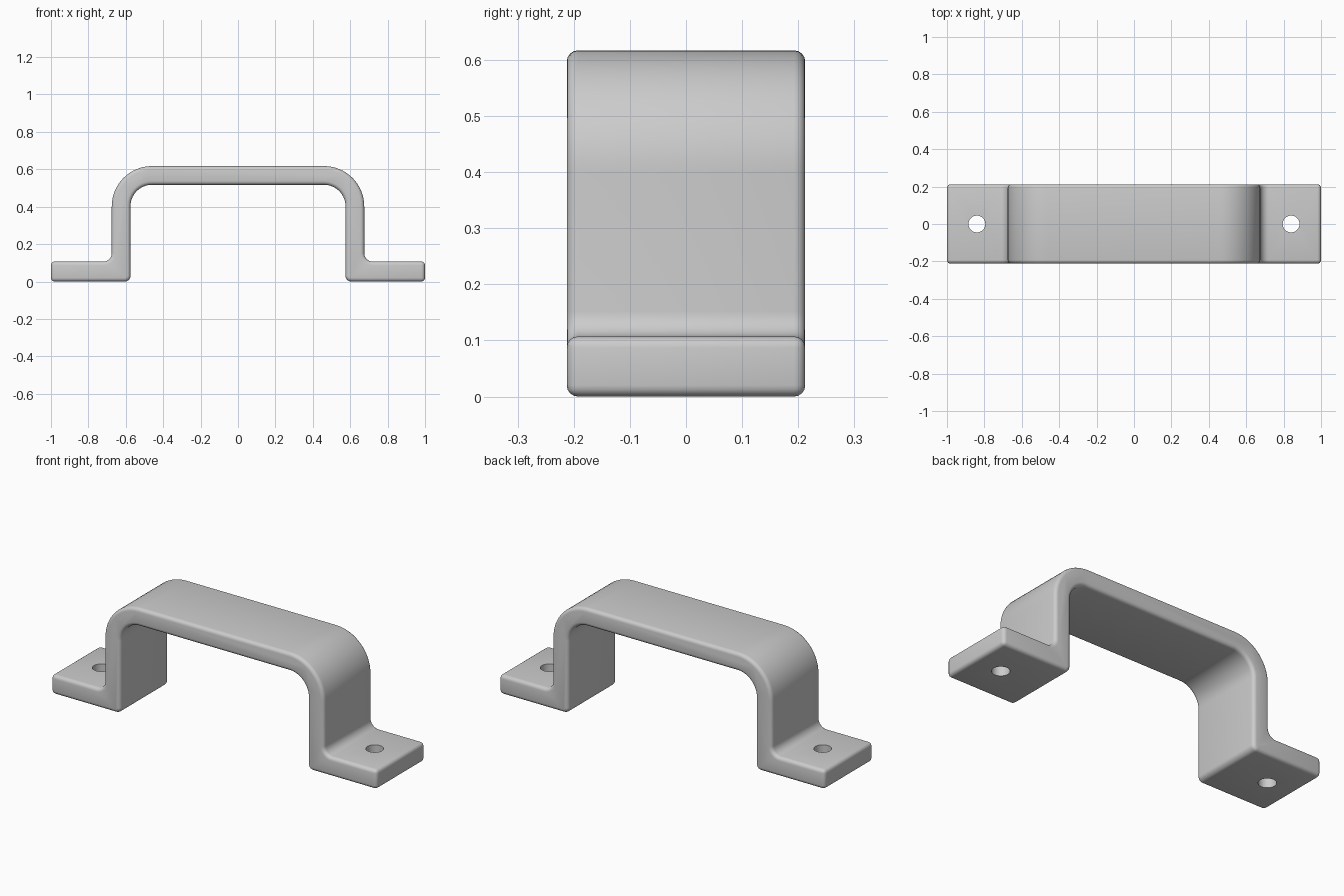
import bpy, bmesh, math
from mathutils import Vector

cube = bpy.data.objects.get("Cube")
if cube:
    bpy.data.objects.remove(cube, do_unlink=True)

DEPTH, FOOT, TOP = 0.425, 0.107, 0.617
INNER, OUTER = 0.575, 0.675

metal = bpy.data.materials.new("grey_metal")
metal.use_nodes = True
metal.diffuse_color = (0.6, 0.6, 0.6, 1)
metal.node_tree.nodes["Principled BSDF"].inputs["Base Color"].default_value = (0.6, 0.6, 0.6, 1)


def fillet(before, corner, after, radius, steps):
    """Arc points that round a right-angled corner."""
    a = (Vector(before) - Vector(corner)).normalized() * radius
    b = (Vector(after) - Vector(corner)).normalized() * radius
    centre = Vector(corner) + a + b
    angles = [math.pi / 2 * i / steps for i in range(steps + 1)]
    return [centre - b * math.cos(t) - a * math.sin(t) for t in angles]


# Right half of the strap outline: corner x, z, fillet radius
half = [(INNER, TOP - 0.1, 0.115), (INNER, 0, 0.03), (1, 0, 0),
        (1, FOOT, 0), (OUTER, FOOT, 0.045), (OUTER, TOP, 0.215)]
corners = half + [(-x, z, r) for x, z, r in reversed(half)]
outline = []
for i, (x, z, r) in enumerate(corners):
    if r:
        before, after = corners[i - 1][:2], corners[(i + 1) % len(corners)][:2]
        outline += fillet(before, (x, z), after, r, 16 if r > 0.1 else 8)
    else:
        outline.append(Vector((x, z)))

# Handle strap: extruded outline with softened edges
bm = bmesh.new()
face = bm.faces.new([bm.verts.new((p.x, -DEPTH / 2, p.y)) for p in outline])
side = bmesh.ops.extrude_face_region(bm, geom=[face])["geom"]
bmesh.ops.translate(bm, vec=(0, DEPTH, 0),
                    verts=[g for g in side if isinstance(g, bmesh.types.BMVert)])
bmesh.ops.recalc_face_normals(bm, faces=bm.faces)
mesh = bpy.data.meshes.new("handle")
bm.to_mesh(mesh)
bm.free()
mesh.materials.append(metal)
handle = bpy.data.objects.new("handle", mesh)
bpy.context.collection.objects.link(handle)
bevel = handle.modifiers.new("soft_edges", "BEVEL")
bevel.width, bevel.segments = 0.02, 4
bevel.limit_method, bevel.angle_limit = "ANGLE", math.radians(40)

# Screw holes through both feet
for name, sign in (("left", 1), ("right", -1)):
    bpy.ops.mesh.primitive_cylinder_add(vertices=40, radius=0.045, depth=0.4,
                                        location=(sign * 0.84, 0, 0.05))
    cutter = bpy.context.object
    cutter.name = name + "_hole_cutter"
    cutter.data.materials.append(metal)
    cutter.hide_render = True
    cutter.display_type = "WIRE"
    hole = handle.modifiers.new(name + "_screw_hole", "BOOLEAN")
    hole.operation, hole.solver, hole.object = "DIFFERENCE", "EXACT", cutter

# Apply the modifiers, drop the cutters and smooth the curves
bpy.ops.object.select_all(action="DESELECT")
handle.select_set(True)
bpy.context.view_layer.objects.active = handle
for modifier in list(handle.modifiers):
    bpy.ops.object.modifier_apply(modifier=modifier.name)
for name in ("left", "right"):
    bpy.data.objects.remove(bpy.data.objects[name + "_hole_cutter"], do_unlink=True)
bpy.ops.object.shade_smooth_by_angle(angle=math.radians(35))
